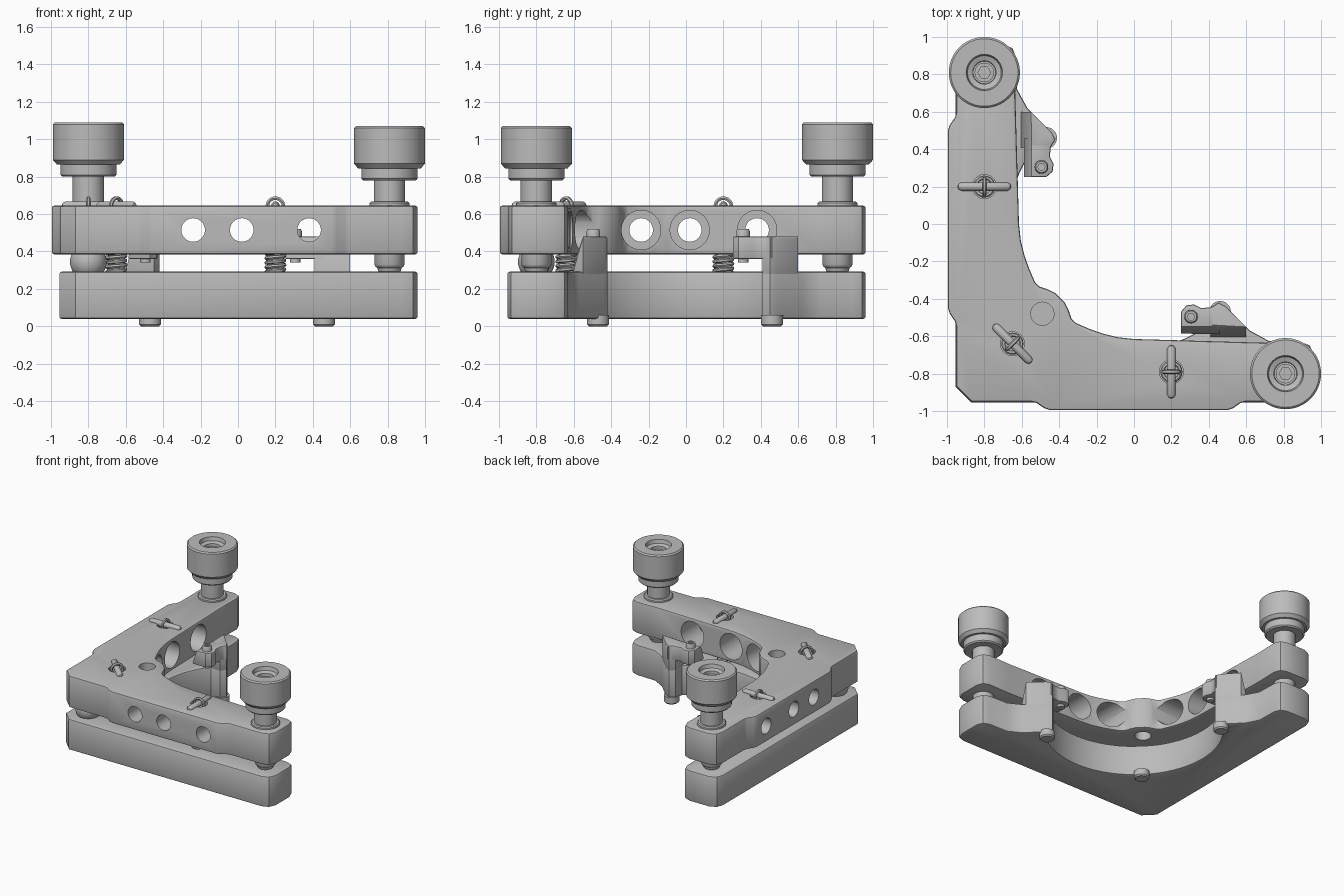
import bpy, bmesh
from math import pi, sin, cos, radians
from mathutils import Matrix, Vector

cube = bpy.data.objects.get("Cube")
if cube:
    bpy.data.objects.remove(cube)

metal = bpy.data.materials.new("grey_metal")
metal.use_nodes = True
GREY = (0.5, 0.5, 0.5, 1)
metal.diffuse_color = GREY
metal.node_tree.nodes["Principled BSDF"].inputs["Base Color"].default_value = GREY
parts = []


def finish(name, bm):
    bmesh.ops.recalc_face_normals(bm, faces=bm.faces)
    mesh = bpy.data.meshes.new(name)
    bm.to_mesh(mesh)
    bm.free()
    mesh.materials.append(metal)
    ob = bpy.data.objects.new(name, mesh)
    bpy.context.collection.objects.link(ob)
    parts.append(ob)
    return ob


def prism(name, outline, z0, z1, bevel=0.012, shape=None):
    """Extruded outline with eased top and bottom edges."""
    bm = bmesh.new()
    base = bm.faces.new([bm.verts.new((x, y, z0)) for x, y in outline])
    ext = bmesh.ops.extrude_face_region(bm, geom=[base])["geom"]
    # keep the base as the lower cap
    for v in ext:
        if isinstance(v, bmesh.types.BMVert):
            v.co.z = z1
    if not any(all(abs(v.co.z - z0) < 1e-6 for v in f.verts) for f in bm.faces):
        bm.faces.new([v for v in bm.verts if abs(v.co.z - z0) < 1e-6])
    if shape:
        for v in bm.verts:
            shape(v.co)
    bmesh.ops.recalc_face_normals(bm, faces=bm.faces)
    rim = [e for e in bm.edges if abs(e.verts[0].co.z - e.verts[1].co.z) < 1e-6]
    bmesh.ops.bevel(bm, geom=rim, offset=bevel, segments=2, profile=0.5, affect='EDGES')
    return finish(name, bm)


def lathe(name, profile, matrix, seg=40):
    """Turned solid from (radius, height) pairs running end to end on the axis."""
    bm = bmesh.new()
    verts = [bm.verts.new((r, 0, z)) for r, z in profile]
    edges = [bm.edges.new(p) for p in zip(verts, verts[1:])]
    bmesh.ops.spin(bm, geom=verts + edges, cent=(0, 0, 0), axis=(0, 0, 1),
                   angle=2 * pi, steps=seg, use_duplicate=False)
    bmesh.ops.remove_doubles(bm, verts=bm.verts, dist=1e-5)
    bm.transform(matrix)
    return finish(name, bm)


def rod(name, r, z0, z1, matrix, seg=32):
    return lathe(name, [(0, z0), (r, z0), (r, z1), (0, z1)], matrix, seg)


def cut(ob, cutters):
    for c in cutters:
        m = ob.modifiers.new("cut", 'BOOLEAN')
        m.operation, m.solver, m.object = 'DIFFERENCE', 'EXACT', c
    bpy.context.view_layer.update()
    ev = ob.evaluated_get(bpy.context.evaluated_depsgraph_get())
    mesh = bpy.data.meshes.new_from_object(ev)
    ob.modifiers.clear()
    ob.data = mesh
    for c in cutters:
        parts.remove(c)
        bpy.data.objects.remove(c)


def at(x, y, z=0):
    return Matrix.Translation((x, y, z))


def swap(points):
    return [(y, x) for x, y in points]


def both_arms(half):
    return half + swap(half)[::-1]


# Upper plate with cross holes, spring holes and a blind hole in the corner boss
upper_half = [(-.87, -.95), (-.55, -.95), (-.52, -.957), (-.48, -.985), (-.45, -.995),
              (.50, -.995), (.53, -.985), (.57, -.957), (.60, -.95), (.88, -.95),
              (.935, -.93), (.96, -.88), (.96, -.70), (.94, -.65), (.89, -.63),
              (.70, -.635), (.0, -.615), (-.09, -.605), (-.17, -.585), (-.24, -.56),
              (-.31, -.53), (-.335, -.505), (-.35, -.46), (-.37, -.42)]
upper = prism("upper_plate", both_arms(upper_half), .385, .645)
along_y = Matrix.Rotation(-pi / 2, 4, 'X')
along_x = Matrix.Rotation(pi / 2, 4, 'Y')
bore = [(0, -1.1), (.063, -1.1), (.063, -.85), (.105, -.85), (.105, -.42), (0, -.42)]
springs = [(-.80, .20, 0), (-.65, -.64, -pi / 4), (.20, -.79, pi / 2)]
cutters = []
for s in (-.24, .02, .38):
    cutters.append(lathe("bore", bore, at(s, 0, .515) @ along_y))
    cutters.append(lathe("bore", bore, at(0, s, .515) @ along_x))
for x, y, a in springs:
    cutters.append(rod("spring_hole", .064, .3, .7, at(x, y)))
for z0, z1 in ((.3, .46), (.57, .7)):
    cutters.append(rod("boss_hole", .062, z0, z1, at(-.49, -.48)))
cut(upper, cutters)

# Lower plate with a round inner edge and the feet of the two clips
lower_half = [(-.87, -.955), (.88, -.955), (.935, -.935), (.96, -.88), (.96, -.70),
              (.94, -.65), (.89, -.63), (.72, -.625), (.62, -.57), (.49, -.44),
              (.45, -.42), (.41, -.45)]
for i in range(17):
    a = radians(-52.3 - i * 4.8)
    lower_half.append((.67 * cos(a), .67 * sin(a)))
prism("lower_plate", both_arms(lower_half), .04, .292)

# Clips that rise from the lower plate, each with a screw and a bottom pad
leg = [(.41, -.61), (.60, -.61), (.60, -.55), (.49, -.44), (.45, -.42), (.41, -.45)]
flange = [(.25, -.59), (.46, -.59), (.46, -.42), (.41, -.445), (.36, -.45),
          (.32, -.43), (.28, -.435), (.25, -.47)]


def lean(co):
    if co.z > .47:
        co.x, co.y = (co.x, max(co.y, -.55)) if co.x > 0 else (max(co.x, -.55), co.y)


def pad(name, x, y):
    lathe(name, [(0, 0), (.048, 0), (.058, .01), (.058, .06), (0, .06)], at(x, y))


for side, flip in (("left", False), ("back", True)):
    def put(points):
        return swap(points) if flip else points
    prism(side + "_clip_leg", put(leg), .27, .48, .01, lean)
    prism(side + "_clip_flange", put(flange), .36, .48, .01, lean)
    (x, y), = put([(.305, -.495)])
    screw = lathe(side + "_clip_screw", [(0, .34), (.028, .34), (.028, .46), (.036, .47),
                                         (.036, .51), (.03, .52), (0, .52)], at(x, y), 24)
    cut(screw, [rod("hex_cutter", .02, .495, .6, at(x, y), 6)])
    (x, y), = put([(.46, -.47)])
    pad(side + "_pad", x, y)
pad("corner_pad", -.47, -.47)

# Adjuster screws with knobs
for side, x, y, dz in (("left", .81, -.80, -.02), ("back", -.80, .81, 0)):
    lathe(side + "_knob", [(0, 1.0), (.06, 1.0), (.062, 1.05), (.09, 1.06), (.097, 1.09),
                           (.18, 1.09), (.19, 1.08), (.19, .89), (.168, .865), (.15, .865),
                           (.15, .81), (.14, .80), (0, .80)], at(x, y, dz), 64)
    bolt = rod(side + "_knob_bolt", .052, .99, 1.03, at(x, y, dz))
    cut(bolt, [rod("hex_cutter", .034, 1.005, 1.1, at(x, y, dz), 6)])
    rod(side + "_shaft", .084, .60, .82, at(x, y, dz))
    lathe(side + "_bushing", [(0, .62), (.108, .62), (.108, .658), (.1, .666), (0, .666)],
          at(x, y))
    lathe(side + "_screw_tip", [(0, .28), (.045, .282), (.06, .295), (.065, .312),
                                (.074, .318), (.08, .33), (.08, .42), (0, .42)], at(x, y))

# Corner pivot ball
bm = bmesh.new()
bmesh.ops.create_uvsphere(bm, u_segments=40, v_segments=20, radius=.098,
                          matrix=at(-.80, -.80, .345))
finish("pivot_ball", bm)


def wire(name, points, r, closed=False):
    """Round wire swept along points."""
    cu = bpy.data.curves.new(name, 'CURVE')
    cu.dimensions, cu.bevel_depth, cu.bevel_resolution = '3D', r, 1
    cu.use_fill_caps = True
    sp = cu.splines.new('POLY')
    sp.points.add(len(points) - 1)
    for p, q in zip(sp.points, points):
        p.co = (*q, 1)
    sp.use_cyclic_u = closed
    tmp = bpy.data.objects.new(name, cu)
    bpy.context.collection.objects.link(tmp)
    bpy.context.view_layer.update()
    ev = tmp.evaluated_get(bpy.context.evaluated_depsgraph_get())
    bm = bmesh.new()
    mesh = ev.to_mesh()
    bm.from_mesh(mesh)
    ev.to_mesh_clear()
    bpy.data.objects.remove(tmp)
    finish(name, bm)


# Tension springs, hook loops and retaining pins
for (x, y, a), side in zip(springs, ("back", "corner", "left")):
    turns, n = 13, 20
    wire(side + "_spring", [(x + .048 * cos(2 * pi * i / n), y + .048 * sin(2 * pi * i / n),
                             .28 + .024 * i / n) for i in range(turns * n)], .011)
    across = Vector((-sin(a), cos(a), 0))
    centre = Vector((x, y, .642))
    wire(side + "_hook", [centre + .043 * (across * cos(t * pi / 14)
                          + Vector((0, 0, sin(t * pi / 14)))) for t in range(28)], .011, True)
    pin = [(0, -.143), (.014, -.138), (.023, -.122), (.023, .122), (.014, .138), (0, .143)]
    lathe(side + "_pin", pin, at(x, y, .645) @ Matrix.Rotation(a, 4, 'Z') @ along_x, 20)

# Smooth shading with crisp edges
bpy.ops.object.select_all(action='DESELECT')
for ob in parts:
    ob.select_set(True)
bpy.context.view_layer.objects.active = upper
bpy.ops.object.shade_smooth_by_angle(angle=radians(32))
